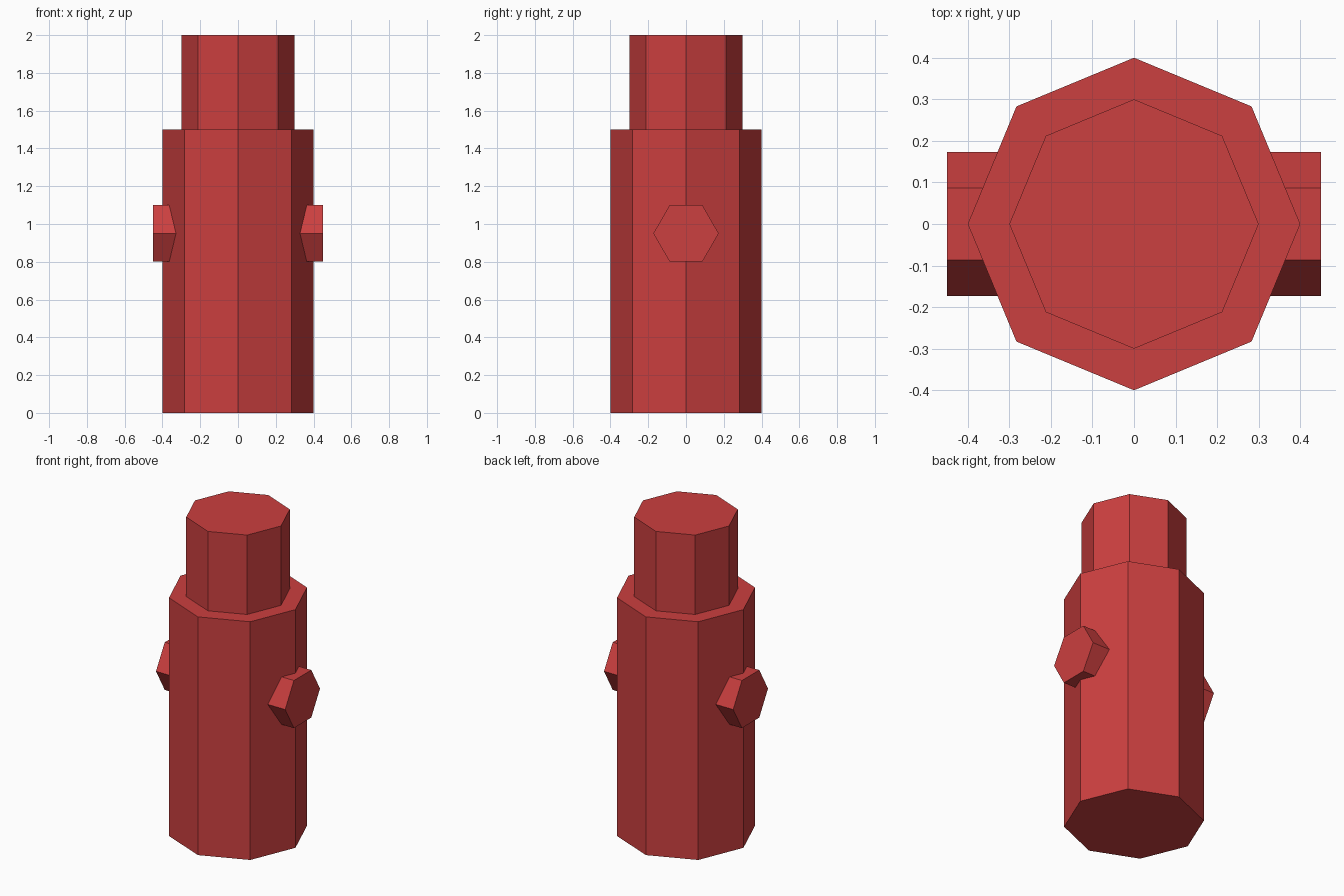
import bpy
import bmesh
from math import pi
from mathutils import Matrix

cube = bpy.data.objects.get("Cube")
if cube:
    bpy.data.objects.remove(cube, do_unlink=True)

# Single flat colour
red = bpy.data.materials.new("red_paint")
colour = (0.6, 0.05, 0.05, 1)
red.use_nodes = True
red.diffuse_color = colour
red.node_tree.nodes["Principled BSDF"].inputs["Base Color"].default_value = colour


def prism(name, sides, radius, length, centre, turn=0):
    """Capped prism along z, optionally turned about y."""
    bm = bmesh.new()
    bmesh.ops.create_cone(bm, cap_ends=True, segments=sides, radius1=radius,
                          radius2=radius, depth=length,
                          matrix=Matrix.Rotation(turn, 4, 'Y'))
    mesh = bpy.data.meshes.new(name)
    bm.to_mesh(mesh)
    bm.free()
    mesh.materials.append(red)
    obj = bpy.data.objects.new(name, mesh)
    obj.location = centre
    bpy.context.collection.objects.link(obj)
    return obj


# Eight-sided barrel and narrower top
prism("barrel", 8, 0.4, 1.5, (0, 0, 0.75))
prism("top_section", 8, 0.3, 0.5, (0, 0, 1.75))

# Six-sided side outlets
for side, x in (("left", 1), ("right", -1)):
    prism(side + "_outlet", 6, 0.173, 0.2, (x * 0.35, 0, 0.95), x * pi / 2)
